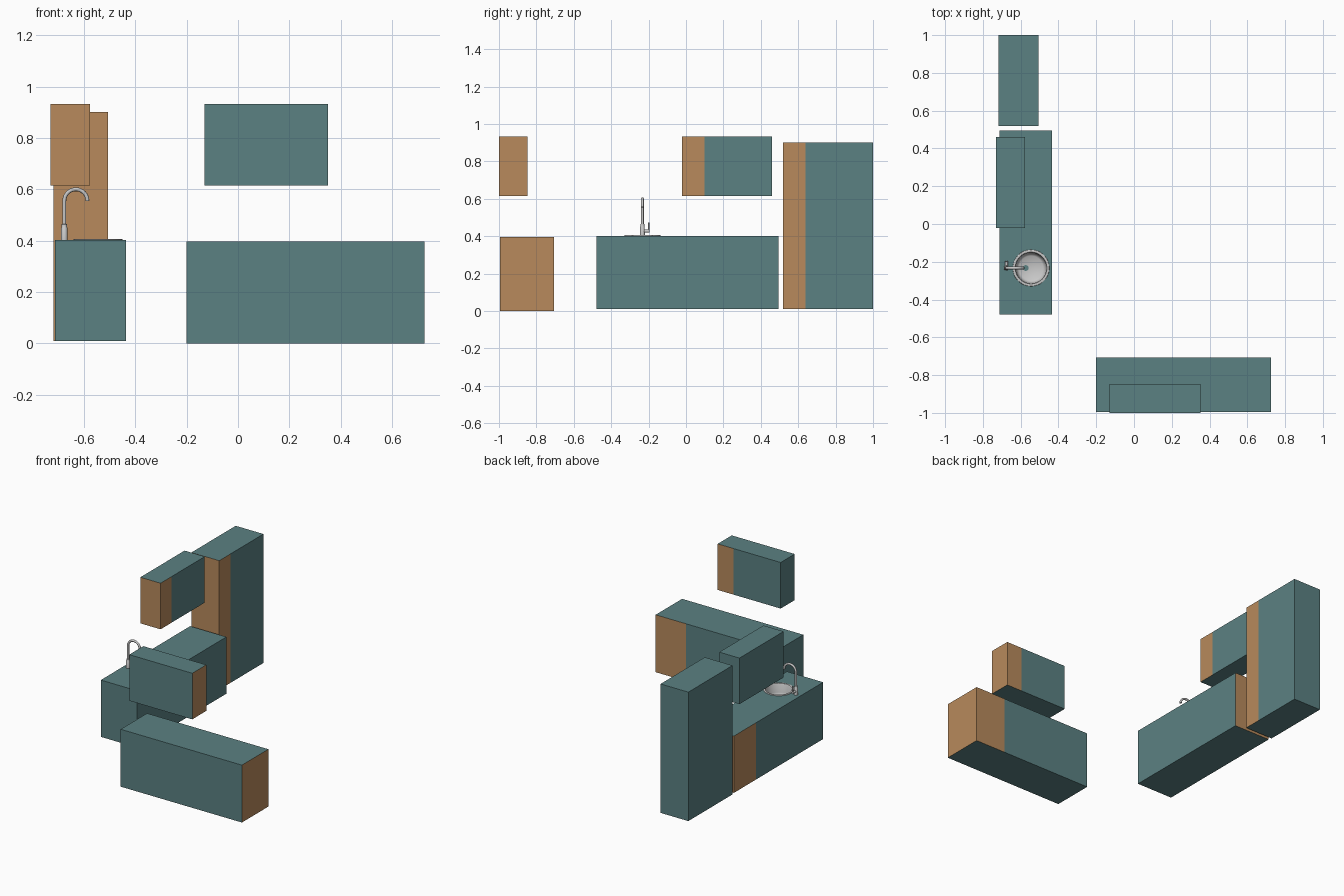
import bpy, bmesh, math
from mathutils import Vector, Matrix

if "Cube" in bpy.data.objects:
    bpy.data.objects.remove(bpy.data.objects["Cube"])


def material(name, rgb):
    m = bpy.data.materials.new(name)
    m.diffuse_color = (*rgb, 1)
    m.use_nodes = True
    m.node_tree.nodes["Principled BSDF"].inputs["Base Color"].default_value = m.diffuse_color
    return m


TEAL = material("teal_paint", (0.105, 0.22, 0.225))
WOOD = material("warm_wood", (0.48, 0.255, 0.107))
STEEL = material("light_steel", (0.58, 0.58, 0.58))


def finish(bm, name, mats, smooth=False):
    bmesh.ops.recalc_face_normals(bm, faces=bm.faces)
    me = bpy.data.meshes.new(name)
    bm.to_mesh(me)
    bm.free()
    for m in mats:
        me.materials.append(m)
    ob = bpy.data.objects.new(name, me)
    bpy.context.collection.objects.link(ob)
    if smooth:
        bpy.ops.object.select_all(action='DESELECT')
        ob.select_set(True)
        bpy.context.view_layer.objects.active = ob
        bpy.ops.object.shade_smooth_by_angle(angle=math.radians(40))
    return ob


def cabinet(name, lo, hi, end, side):
    """Teal box: wood on the 'end' face and on the nearest quarter of 'side'."""
    lo, hi, end, side = map(Vector, (lo, hi, end, side))
    size, mid = hi - lo, (lo + hi) / 2
    bm = bmesh.new()
    bmesh.ops.create_cube(bm, size=1)
    bmesh.ops.transform(bm, verts=bm.verts,
                        matrix=Matrix.Translation(mid) @ Matrix.Diagonal((*size, 1)))
    length = abs(size.dot(end))
    cut = mid + end * length * 0.25
    bmesh.ops.bisect_plane(bm, geom=bm.verts[:] + bm.edges[:] + bm.faces[:],
                           plane_co=cut, plane_no=end)
    bmesh.ops.recalc_face_normals(bm, faces=bm.faces)
    for f in bm.faces:
        near = (f.calc_center_median() - cut).dot(end) > 0
        if f.normal.dot(end) > 0.9 or (near and f.normal.dot(side) > 0.9):
            f.material_index = 1
    return finish(bm, name, [TEAL, WOOD])


def lathe(name, profile, centre, mat, steps=48):
    bm = bmesh.new()
    vs = [bm.verts.new((r, 0, z)) for r, z in profile]
    es = [bm.edges.new(p) for p in zip(vs, vs[1:])]
    bmesh.ops.spin(bm, geom=vs + es, cent=(0, 0, 0), axis=(0, 0, 1),
                   angle=math.tau, steps=steps, use_merge=True)
    bmesh.ops.remove_doubles(bm, verts=bm.verts, dist=1e-5)
    bmesh.ops.translate(bm, verts=bm.verts, vec=(*centre, 0))
    return finish(bm, name, [mat], True)


def rod(name, a, b, radius, mat=STEEL):
    a, b = Vector(a), Vector(b)
    bm = bmesh.new()
    bmesh.ops.create_cone(bm, cap_ends=True, segments=24, radius1=radius,
                          radius2=radius, depth=(b - a).length)
    rot = (b - a).to_track_quat('Z', 'Y').to_matrix().to_4x4()
    bmesh.ops.transform(bm, verts=bm.verts, matrix=Matrix.Translation((a + b) / 2) @ rot)
    return finish(bm, name, [mat], True)


# Cabinets
X, Y = (1, 0, 0), (0, 1, 0)
NX, NY = (-1, 0, 0), (0, -1, 0)
counter = cabinet("sink_base_cabinet", (-0.712, -0.479, 0.01), (-0.435, 0.495, 0.402), Y, NX)
cabinet("tall_cabinet", (-0.718, 0.518, 0.01), (-0.506, 1.0, 0.90), NY, X)
cabinet("left_wall_cabinet", (-0.73, -0.022, 0.614), (-0.576, 0.46, 0.932), NY, X)
cabinet("front_base_cabinet", (-0.20, -0.994, 0.0), (0.726, -0.706, 0.396), X, Y)
cabinet("front_wall_cabinet", (-0.13, -1.0, 0.614), (0.351, -0.847, 0.932), X, Y)

# Hole in the counter for the basin
SX, SY = -0.545, -0.233
cutter = rod("basin_cutter", (SX, SY, 0.305), (SX, SY, 0.5), 0.084, TEAL)
cutter.hide_render = True
cutter.hide_viewport = True
hole = counter.modifiers.new("basin_hole", 'BOOLEAN')
hole.operation = 'DIFFERENCE'
hole.solver = 'EXACT'
hole.object = cutter

# Round basin with rolled rim
lathe("sink_basin", [(0, 0.320), (0.064, 0.322), (0.074, 0.330), (0.079, 0.345), (0.081, 0.400),
                     (0.084, 0.405), (0.090, 0.407), (0.096, 0.405), (0.097, 0.402),
                     (0.0835, 0.402), (0.082, 0.340), (0.068, 0.315), (0, 0.312)],
      (SX, SY), STEEL)
rod("sink_drain", (-0.573, SY, 0.319), (-0.573, SY, 0.324), 0.015, TEAL)

# Tap: body, swan neck and side lever
TX = -0.676
lathe("tap_body", [(0, 0.402), (0.013, 0.402), (0.012, 0.450), (0.0105, 0.452),
                   (0.0105, 0.464), (0.007, 0.466), (0, 0.466)], (TX, SY), STEEL, 24)
R = 0.045
path = [(TX, SY, 0.45)] + [
    (TX + R - R * math.cos(t), SY, 0.555 + R * math.sin(t))
    for t in (math.pi * i / 20 for i in range(21))]
cu = bpy.data.curves.new("tap_neck", 'CURVE')
cu.dimensions = '3D'
cu.bevel_depth = 0.0075
cu.bevel_resolution = 3
cu.use_fill_caps = True
sp = cu.splines.new('POLY')
sp.points.add(len(path) - 1)
for p, co in zip(sp.points, path):
    p.co = (*co, 1)
sp.use_smooth = True
cu.materials.append(STEEL)
bpy.context.collection.objects.link(bpy.data.objects.new("tap_neck", cu))
rod("tap_lever_stem", (TX, SY, 0.427), (TX, SY + 0.037, 0.427), 0.008)
rod("tap_lever", (TX, SY + 0.034, 0.427), (TX, SY + 0.034, 0.472), 0.0035)
